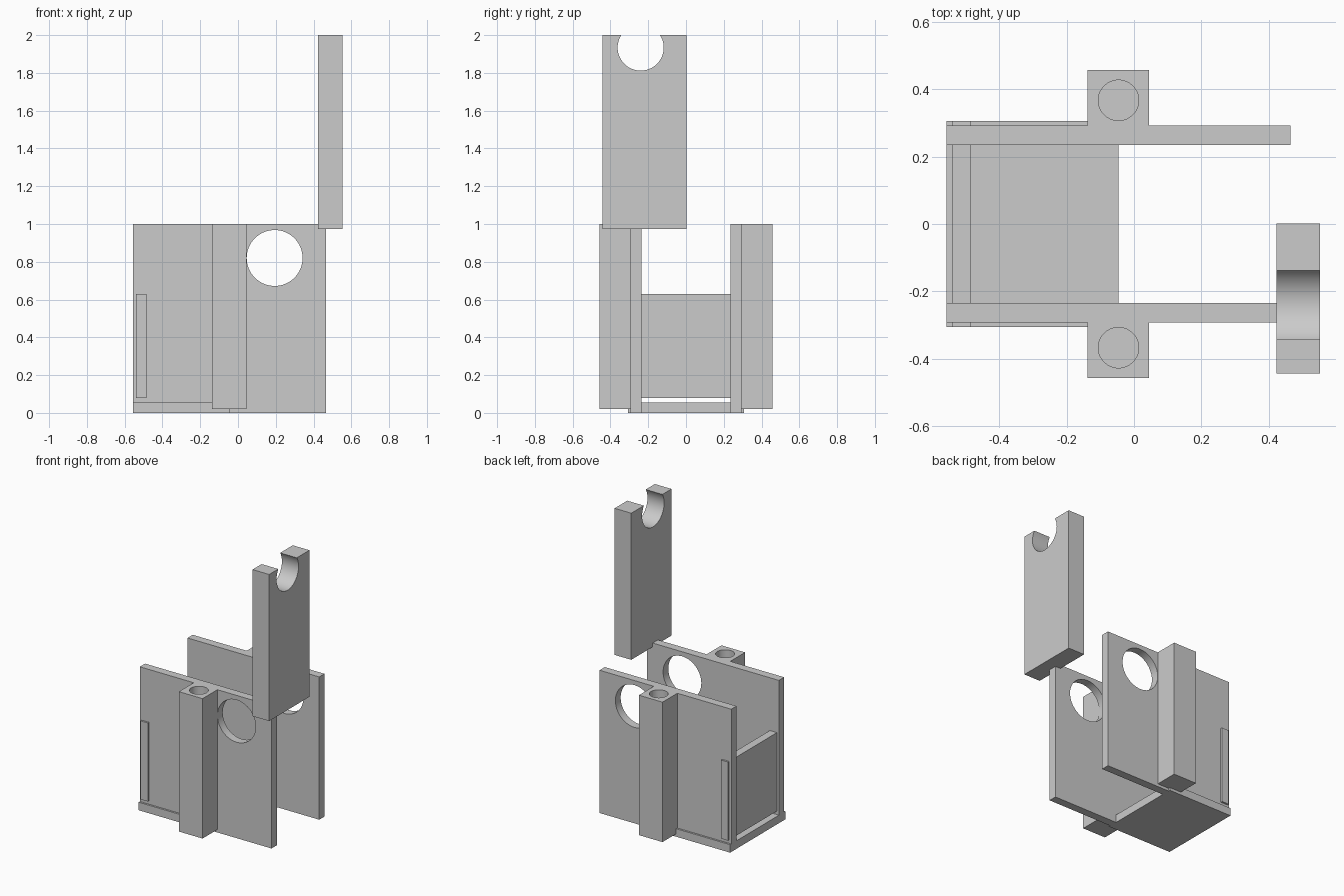
import bpy
import math
from mathutils import Vector

if "Cube" in bpy.data.objects:
    bpy.data.objects.remove(bpy.data.objects["Cube"], do_unlink=True)

grey = bpy.data.materials.new("light_grey")
grey.use_nodes = True
colour = (0.6, 0.6, 0.6, 1)
grey.diffuse_color = colour
grey.node_tree.nodes["Principled BSDF"].inputs["Base Color"].default_value = colour


def box(name, x, y, z):
    """Box spanning the given (low, high) ranges."""
    low, high = Vector((x[0], y[0], z[0])), Vector((x[1], y[1], z[1]))
    bpy.ops.mesh.primitive_cube_add(size=1, location=(low + high) / 2)
    ob = bpy.context.object
    ob.name = name
    ob.scale = high - low
    bpy.ops.object.transform_apply(location=False, rotation=False, scale=True)
    ob.data.materials.append(grey)
    return ob


def activate(ob):
    bpy.ops.object.select_all(action="DESELECT")
    ob.select_set(True)
    bpy.context.view_layer.objects.active = ob


def boolean(ob, other, operation):
    """Apply a boolean and remove the second object."""
    mod = ob.modifiers.new(operation.lower(), "BOOLEAN")
    mod.operation = operation
    mod.solver = "EXACT"
    mod.object = other
    activate(ob)
    bpy.ops.object.modifier_apply(modifier=mod.name)
    bpy.data.objects.remove(other, do_unlink=True)


def bore(ob, centre, radius, depth, rotation=(0, 0, 0)):
    """Cut a round hole."""
    bpy.ops.mesh.primitive_cylinder_add(vertices=64, radius=radius, depth=depth,
                                        location=centre, rotation=rotation)
    cutter = bpy.context.object
    cutter.hide_render = True
    cutter.data.materials.append(grey)
    boolean(ob, cutter, "DIFFERENCE")
    activate(ob)
    bpy.ops.object.shade_smooth_by_angle(angle=math.radians(30))


quarter = math.pi / 2

# Side walls, each with a socketed post and a round window
for side, label in ((-1, "front"), (1, "back")):
    def span(a, b):
        return sorted((side * a, side * b))

    wall = box(label + "_wall", (-0.556, 0.465), span(0.235, 0.293), (0, 1))
    post = box(label + "_post", (-0.138, 0.045), span(0.26, 0.457), (0.02, 1))
    boolean(wall, post, "UNION")
    bore(wall, (0.194, side * 0.264, 0.82), 0.148, 0.2, (quarter, 0, 0))
    bore(wall, (-0.046, side * 0.367, 1), 0.06, 1.0)

# Floor plate and end panel
box("floor_plate", (-0.556, -0.046), (-0.306, 0.306), (0, 0.056))
box("end_panel", (-0.54, -0.485), (-0.306, 0.306), (0.08, 0.63))

# Raised slab with a round notch in its top edge
slab = box("notched_slab", (0.423, 0.552), (-0.443, 0.002), (0.973, 2))
bore(slab, (0.4875, -0.24, 1.934), 0.122, 0.5, (0, quarter, 0))
